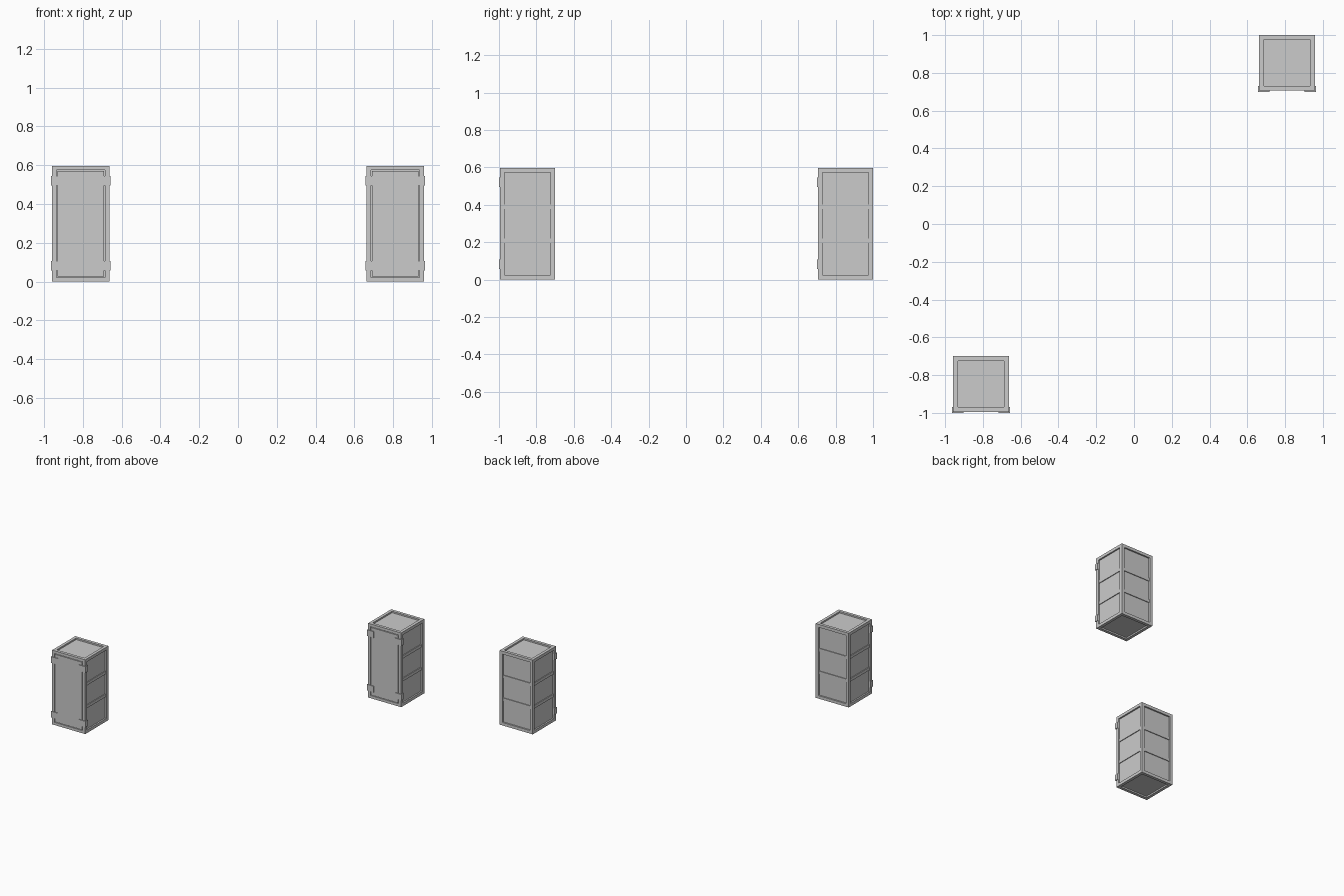
import bpy, bmesh
from mathutils import Vector

if "Cube" in bpy.data.objects:
    bpy.data.objects.remove(bpy.data.objects["Cube"])

W, H = 0.294, 0.597          # locker body width/depth and height
FRAME, DEEP = 0.024, 0.012   # frame border and panel recess
PROUD = 0.006                # bracket thickness


def inset(bm, face, thickness, depth=0.0):
    bmesh.ops.inset_individual(bm, faces=[face], thickness=thickness, use_even_offset=True)
    if depth:
        face = bmesh.ops.extrude_discrete_faces(bm, faces=[face])["faces"][0]
        face.normal_update()
        bmesh.ops.translate(bm, verts=face.verts, vec=face.normal * depth)
    return face


def finish(bm, name, loc):
    bmesh.ops.recalc_face_normals(bm, faces=bm.faces)
    me = bpy.data.meshes.new(name)
    bm.to_mesh(me)
    bm.free()
    ob = bpy.data.objects.new(name, me)
    ob.location = loc
    bpy.context.collection.objects.link(ob)


def add_box(bm, lo, hi):
    lo, hi = Vector(lo), Vector(hi)
    vs = bmesh.ops.create_cube(bm, size=1)["verts"]
    bmesh.ops.scale(bm, verts=vs, vec=hi - lo)
    bmesh.ops.translate(bm, verts=vs, vec=(lo + hi) / 2)


def locker(loc):
    h = W / 2
    # Body: framed recessed panels, with a grooved flush door on the front
    bm = bmesh.new()
    add_box(bm, (-h, -h, 0), (h, h, H))
    bm.normal_update()
    for f in list(bm.faces):
        if f.normal.y < -0.5:
            f = inset(bm, f, FRAME - 0.002, -0.01)
            f = inset(bm, f, 0.005, 0.01)
        else:
            inset(bm, f, FRAME, -DEEP)
    finish(bm, "locker_body", loc)

    # Cross rails, half as deep as the frame, on sides and back
    bm = bmesh.new()
    r, inner, outer = h - FRAME, h - DEEP - 0.002, h - DEEP / 2
    for z in (0.207, 0.390):
        a, b = z - 0.012, z + 0.012
        add_box(bm, (-r, inner, a), (r, outer, b))
        for s in (-1, 1):
            x = sorted((s * inner, s * outer))
            add_box(bm, (x[0], -r, a), (x[1], r, b))
    finish(bm, "cross_rails", loc)

    # L-shaped brackets wrapping the front corners
    o = h + PROUD
    for z in (0.057, 0.496):
        for s in (-1, 1):
            bm = bmesh.new()
            prof = [(o, -o), (o, -h + 0.024), (h, -h + 0.024),
                    (h, -h), (o - 0.06, -h), (o - 0.06, -o)]
            face = bm.faces.new([bm.verts.new((s * x, y, z)) for x, y in prof])
            ext = bmesh.ops.extrude_face_region(bm, geom=[face])["geom"]
            bmesh.ops.translate(bm, vec=(0, 0, 0.049),
                                verts=[v for v in ext if isinstance(v, bmesh.types.BMVert)])
            finish(bm, "corner_bracket", loc)


locker((-0.81, -0.847, 0))
locker((0.81, 0.853, 0))
